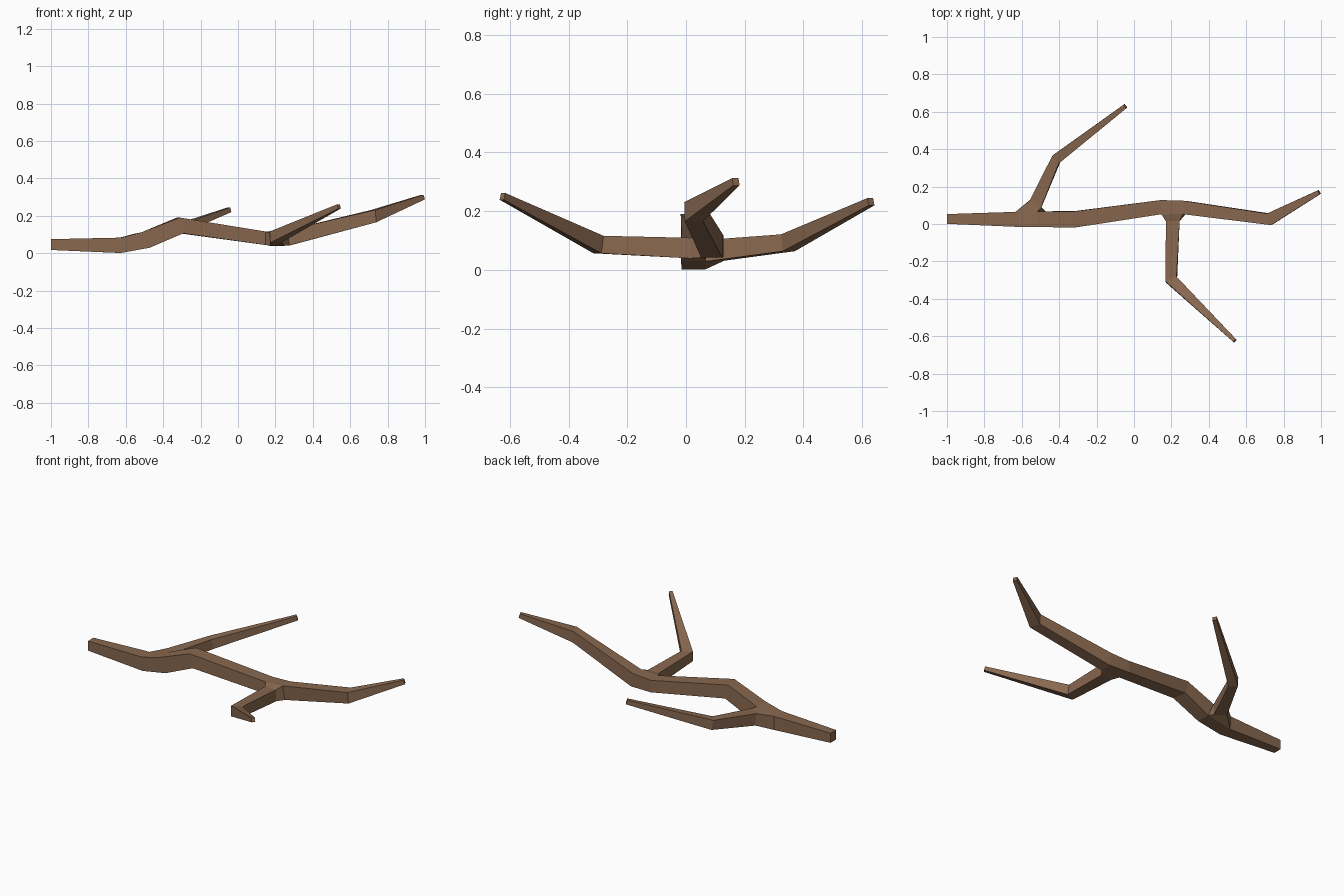
import bpy, bmesh
from math import sin, cos, radians
from mathutils import Vector

if "Cube" in bpy.data.objects:
    bpy.data.objects.remove(bpy.data.objects["Cube"])

bark = bpy.data.materials.new("bark_brown")
bark.diffuse_color = (0.25, 0.14, 0.08, 1)
bark.use_nodes = True
bark.node_tree.nodes["Principled BSDF"].inputs["Base Color"].default_value = bark.diffuse_color

bm = bmesh.new()


def ring(x, y, z, yaw, pitch, w, h):
    """Four-sided cross-section: left-top, left-bottom, right-bottom, right-top."""
    a, p = radians(yaw), radians(pitch)
    c = Vector((x, y, z))
    side = Vector((-sin(a), cos(a), 0)) * w
    up = Vector((-sin(p) * cos(a), -sin(p) * sin(a), cos(p))) * h
    return [bm.verts.new(c + side * s + up * u)
            for s, u in ((1, 1), (1, -1), (-1, -1), (-1, 1))]


def limb(rings, open_sides=()):
    """Bridge the rings, leaving out the (segment, side) faces where twigs grow."""
    for i, (a, b) in enumerate(zip(rings, rings[1:])):
        for k in range(4):
            if (i, k) not in open_sides:
                j = (k + 1) % 4
                bm.faces.new((a[k], a[j], b[j], b[k]))
    bm.faces.new(rings[-1])


# main stem: x, y, z, yaw, pitch, half width, half height
stem = [ring(*r) for r in (
    (-1.00, 0.027, 0.046, 0, 0, 0.026, 0.029),
    (-0.63, 0.025, 0.042, 3, 3, 0.040, 0.041),
    (-0.495, 0.025, 0.070, 0, 30, 0.042, 0.047),
    (-0.31, 0.026, 0.148, 12, 12, 0.043, 0.043),
    (0.145, 0.090, 0.080, 2, 0, 0.038, 0.036),
    (0.27, 0.088, 0.082, -3, 10, 0.036, 0.041),
    (0.725, 0.026, 0.198, 20, 5, 0.033, 0.033),
    (0.99, 0.170, 0.300, 28, 18, 0.012, 0.013))]
limb(stem, {(1, 0), (4, 2)})
bm.faces.new(stem[0])

# back twig, growing out of the stem's left face
a, b = stem[1], stem[2]
limb([[a[0], a[1], b[1], b[0]]] + [ring(*r) for r in (
    (-0.526, 0.107, 0.067, 55, 5, 0.036, 0.036),
    (-0.416, 0.347, 0.092, 40, 10, 0.027, 0.029),
    (-0.046, 0.630, 0.232, 38, 18, 0.012, 0.013))])

# front twig, growing out of the stem's right face
a, b = stem[4], stem[5]
limb([[b[3], b[2], a[2], a[3]]] + [ring(*r) for r in (
    (0.207, 0.015, 0.074, -90, 0, 0.037, 0.035),
    (0.20, -0.298, 0.086, -65, 8, 0.032, 0.030),
    (0.54, -0.625, 0.250, -44, 18, 0.010, 0.012))])

bmesh.ops.recalc_face_normals(bm, faces=bm.faces)
mesh = bpy.data.meshes.new("branch")
bm.to_mesh(mesh)
bm.free()
mesh.materials.append(bark)
bpy.context.collection.objects.link(bpy.data.objects.new("branch", mesh))
